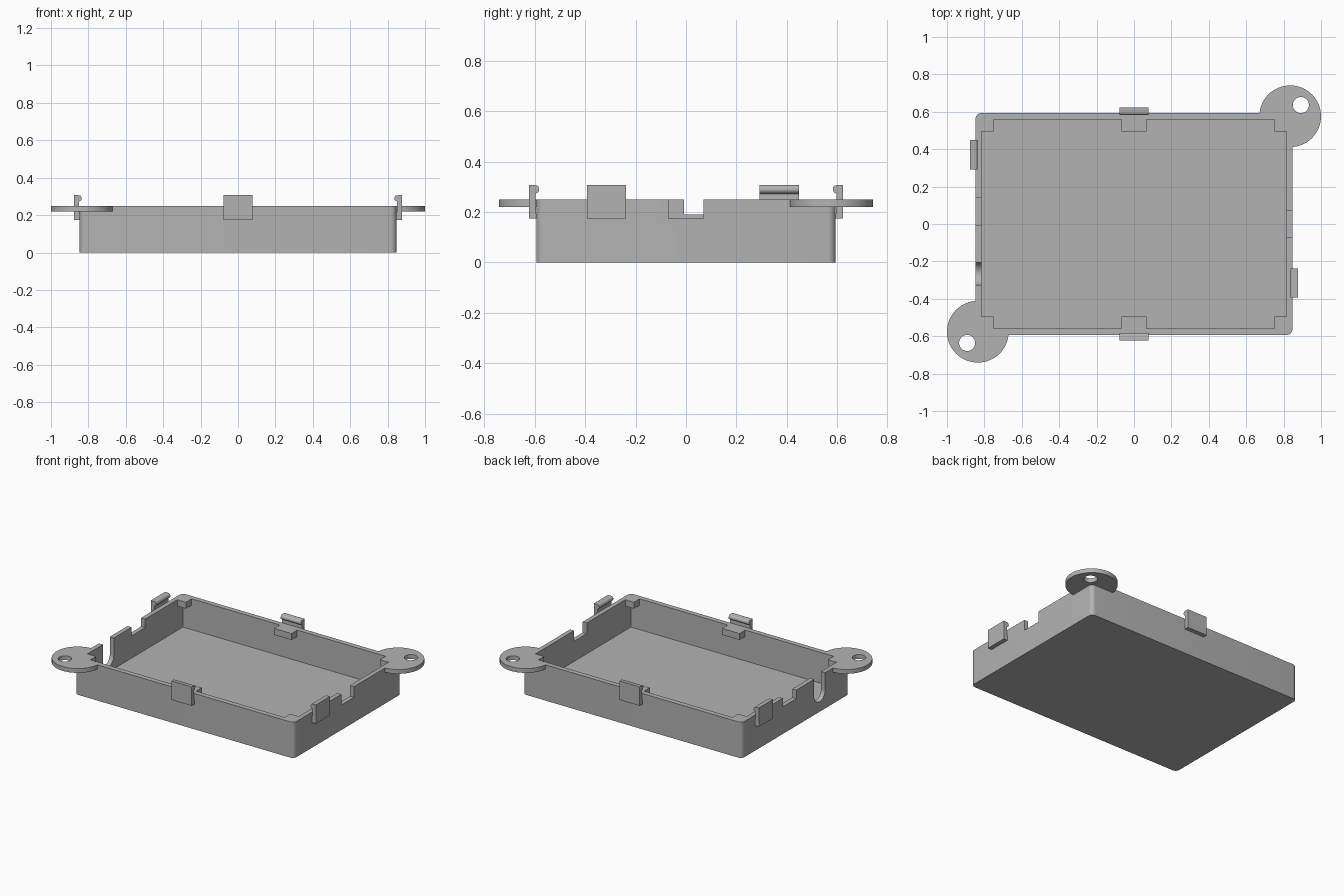
import bpy
import bmesh
import math
from mathutils import Matrix

default = bpy.data.objects.get("Cube")
if default:
    bpy.data.objects.remove(default, do_unlink=True)

# Single plastic colour
GREY = (0.45, 0.45, 0.45, 1.0)
plastic = bpy.data.materials.new("grey_plastic")
plastic.use_nodes = True
plastic.diffuse_color = GREY
plastic.node_tree.nodes["Principled BSDF"].inputs["Base Color"].default_value = GREY

# Main dimensions: outer and inner half sizes, rim height, floor thickness
OX, OY = 0.847, 0.593
IX, IY = 0.816, 0.558
RIM, FLOOR = 0.25, 0.035


def extrude(name, outline, depth, matrix=Matrix()):
    """Prism from a 2D outline, extruded along local z, then placed."""
    bm = bmesh.new()
    base = bm.faces.new([bm.verts.new((x, y, 0)) for x, y in outline])
    top = bmesh.ops.extrude_face_region(bm, geom=[base])["geom"]
    verts = [v for v in top if isinstance(v, bmesh.types.BMVert)]
    bmesh.ops.translate(bm, vec=(0, 0, depth), verts=verts)
    bmesh.ops.transform(bm, matrix=matrix, verts=bm.verts)
    bmesh.ops.recalc_face_normals(bm, faces=bm.faces)
    mesh = bpy.data.meshes.new(name)
    bm.to_mesh(mesh)
    bm.free()
    mesh.materials.append(plastic)
    obj = bpy.data.objects.new(name, mesh)
    bpy.context.collection.objects.link(obj)
    return obj


def box(name, x0, x1, y0, y1, z0, z1):
    outline = [(x0, y0), (x1, y0), (x1, y1), (x0, y1)]
    return extrude(name, outline, z1 - z0, Matrix.Translation((0, 0, z0)))


def arc(cx, cy, r, start, end, steps):
    angles = [math.radians(start + (end - start) * i / steps) for i in range(steps + 1)]
    return [(cx + r * math.cos(a), cy + r * math.sin(a)) for a in angles]


def disc(name, cx, cy, r, z0, z1, sides):
    outline = arc(cx, cy, r, 0, 360, sides)[:-1]
    return extrude(name, outline, z1 - z0, Matrix.Translation((0, 0, z0)))


def rounded_block(name, z0, z1, r=0.03):
    outline = []
    for i, (sx, sy) in enumerate([(1, 1), (-1, 1), (-1, -1), (1, -1)]):
        outline += arc(sx * (OX - r), sy * (OY - r), r, 90 * i, 90 * i + 90, 8)
    return extrude(name, outline, z1 - z0, Matrix.Translation((0, 0, z0)))


def activate(obj):
    bpy.ops.object.select_all(action="DESELECT")
    obj.select_set(True)
    bpy.context.view_layer.objects.active = obj


def cut(obj, cutter):
    cutter.hide_render = True
    mod = obj.modifiers.new("cut", "BOOLEAN")
    mod.operation = "DIFFERENCE"
    mod.solver = "EXACT"
    mod.object = cutter
    activate(obj)
    bpy.ops.object.modifier_apply(modifier=mod.name)
    bpy.data.objects.remove(cutter, do_unlink=True)


def smooth(obj):
    activate(obj)
    bpy.ops.object.shade_smooth_by_angle(angle=math.radians(30))


# Tray: rounded block, hollowed, with notches in both end walls
tray = rounded_block("tray", 0, RIM)
cut(tray, box("cavity", -IX, IX, -IY, IY, FLOOR, 0.4))
cut(tray, box("left_notch", 0.78, 0.9, -0.07, 0.07, 0.175, 0.4))
cut(tray, box("right_notch", -0.9, -0.78, -0.008, 0.14, 0.19, 0.4))

# Round-bottomed cable slot in the right wall
slot_outline = [(-0.205, 0.4)] + arc(-0.265, 0.13, 0.06, 0, -180, 20) + [(-0.325, 0.4)]
yz_to_x = Matrix(((0, 0, 1, -0.9), (1, 0, 0, 0), (0, 1, 0, 0), (0, 0, 0, 1)))
cut(tray, extrude("cable_slot", slot_outline, 0.12, yz_to_x))
smooth(tray)

# Mounting ears at two opposite corners, trimmed to the tray
for name, s in (("back_left_ear", 1), ("front_right_ear", -1)):
    ear = disc(name, s * 0.835, s * 0.576, 0.165, 0.22, RIM, 64)
    cut(ear, disc("screw_hole", s * 0.892, s * 0.636, 0.043, 0.1, 0.4, 32))
    cut(ear, rounded_block("tray_clearance", -0.1, 0.5))
    smooth(ear)

# Support blocks in the corners and at the middle of the long walls
SUPPORT_Z = 0.205
for sy, end in ((-1, "front"), (1, "back")):
    y0, y1 = sorted((sy * 0.495, sy * IY))
    box(end + "_middle_support", -0.067, 0.067, y0, y1, SUPPORT_Z, RIM)
    for sx, side in ((-1, "right"), (1, "left")):
        x0, x1 = sorted((sx * 0.75, sx * IX))
        box(f"{end}_{side}_corner_support", x0, x1, y0, y1, SUPPORT_Z, RIM)

# Snap clips: plate with a rounded inward bead; profile is (outward, up)
clip_profile = [(0, 0.175), (0.03, 0.175), (0.03, 0.307), (-0.001, 0.307)]
clip_profile += arc(0.006, 0.29, 0.017, 110, 245, 12) + [(0.004, 0.272)]
clip_profile.pop(3)


def clip(name, wall, along, heading):
    local = Matrix(((1, 0, 0, wall), (0, 0, 1, -0.078), (0, 1, 0, 0), (0, 0, 0, 1)))
    slide = Matrix.Translation(along)
    obj = extrude(name, clip_profile, 0.156,
                  slide @ Matrix.Rotation(math.radians(heading), 4, "Z") @ local)
    smooth(obj)


clip("left_clip", OX, (0, -0.315, 0), 0)
clip("right_clip", OX, (0, 0.37, 0), 180)
clip("back_clip", OY, (0, 0, 0), 90)
clip("front_clip", OY, (0, 0, 0), -90)
